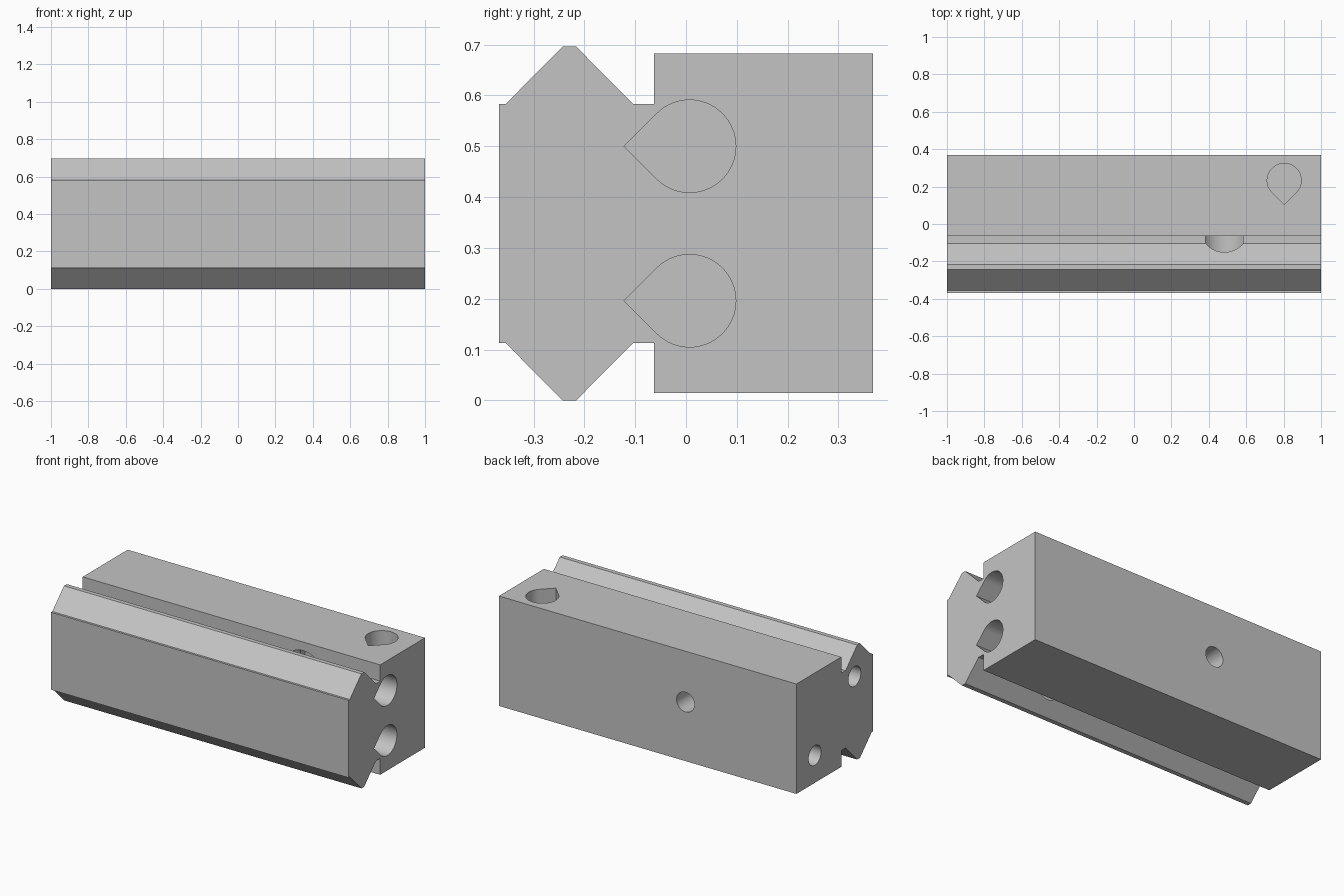
import bpy, bmesh
from math import cos, sin, radians
from mathutils import Matrix, Vector

if "Cube" in bpy.data.objects:
    bpy.data.objects.remove(bpy.data.objects["Cube"], do_unlink=True)

MID = 0.348  # height of the symmetry plane

grey = bpy.data.materials.new("Plain grey")
grey.use_nodes = True
grey.diffuse_color = (0.55, 0.55, 0.55, 1)
grey.node_tree.nodes["Principled BSDF"].inputs["Base Color"].default_value = (0.55, 0.55, 0.55, 1)


def prism(name, outline, depth, origin, u, v):
    """Extrude a 2D outline, laid out along u and v, by depth along u x v."""
    u, v, origin = Vector(u), Vector(v), Vector(origin)
    bm = bmesh.new()
    face = bm.faces.new([bm.verts.new(origin + u * a + v * b) for a, b in outline])
    new = bmesh.ops.extrude_face_region(bm, geom=[face])["geom"]
    moved = [g for g in new if isinstance(g, bmesh.types.BMVert)]
    bmesh.ops.translate(bm, verts=moved, vec=u.cross(v) * depth)
    bmesh.ops.recalc_face_normals(bm, faces=bm.faces)
    mesh = bpy.data.meshes.new(name)
    bm.to_mesh(mesh)
    bm.free()
    mesh.materials.append(grey)
    obj = bpy.data.objects.new(name, mesh)
    bpy.context.collection.objects.link(obj)
    return obj


def circle(r, n=64):
    return [(r * cos(radians(360 * i / n)), r * sin(radians(360 * i / n))) for i in range(n)]


def teardrop(r, tip, n=48):
    """Round outline with a right-angled point towards -a."""
    arc = [radians(-135 + 270 * i / n) for i in range(n + 1)]
    return [(r * cos(t), r * sin(t)) for t in arc] + [(-tip, 0)]


# Body: block with a V-edged rail along the front, grooves between
half = [(-0.368, 0.235), (-0.355, 0.235), (-0.243, 0.348), (-0.216, 0.348),
        (-0.104, 0.235), (-0.063, 0.235), (-0.063, 0.334), (0.368, 0.334)]
profile = half + [(y, -z) for y, z in reversed(half)]
body = prism("rail_block", profile, 2, (-1, 0, MID), (0, 1, 0), (0, 0, 1))

X, Y, Z = (1, 0, 0), (0, 1, 0), (0, 0, 1)
cutters = []

for s in (-1, 1):
    # Long teardrop bores in the right-hand end
    cutters.append(prism("end_bore", teardrop(0.091, 0.129), 0.9,
                         (0.15, 0.007, MID + s * 0.152), Y, Z))
    # Cross pockets that break into the grooves
    cutters.append(prism("cross_pocket", circle(0.13), 0.34,
                         (0.483, -0.2, MID + s * 0.152), Z, X))
    # Small round holes in the other end
    cutters.append(prism("pin_hole", circle(0.06), 0.5,
                         (-1.05, -s * 0.191, MID + s * 0.167), Y, Z))

# Teardrop hole in the top and round hole in the back
cutters.append(prism("top_hole", [(-b, a) for a, b in teardrop(0.091, 0.129)], 0.5,
                     (0.803, 0.233, 0.3), X, Y))
cutters.append(prism("back_hole", circle(0.06), 0.35, (-0.254, 0.1, 0.373), Z, X))

bpy.context.view_layer.objects.active = body
for cutter in cutters:
    cutter.hide_render = True
    mod = body.modifiers.new(cutter.name, "BOOLEAN")
    mod.operation, mod.solver, mod.object = "DIFFERENCE", "EXACT", cutter
    bpy.ops.object.modifier_apply(modifier=mod.name)
    bpy.data.objects.remove(cutter, do_unlink=True)

# Smooth bores, crisp edges
bpy.ops.object.select_all(action="DESELECT")
body.select_set(True)
bpy.ops.object.shade_smooth_by_angle(angle=radians(30))
